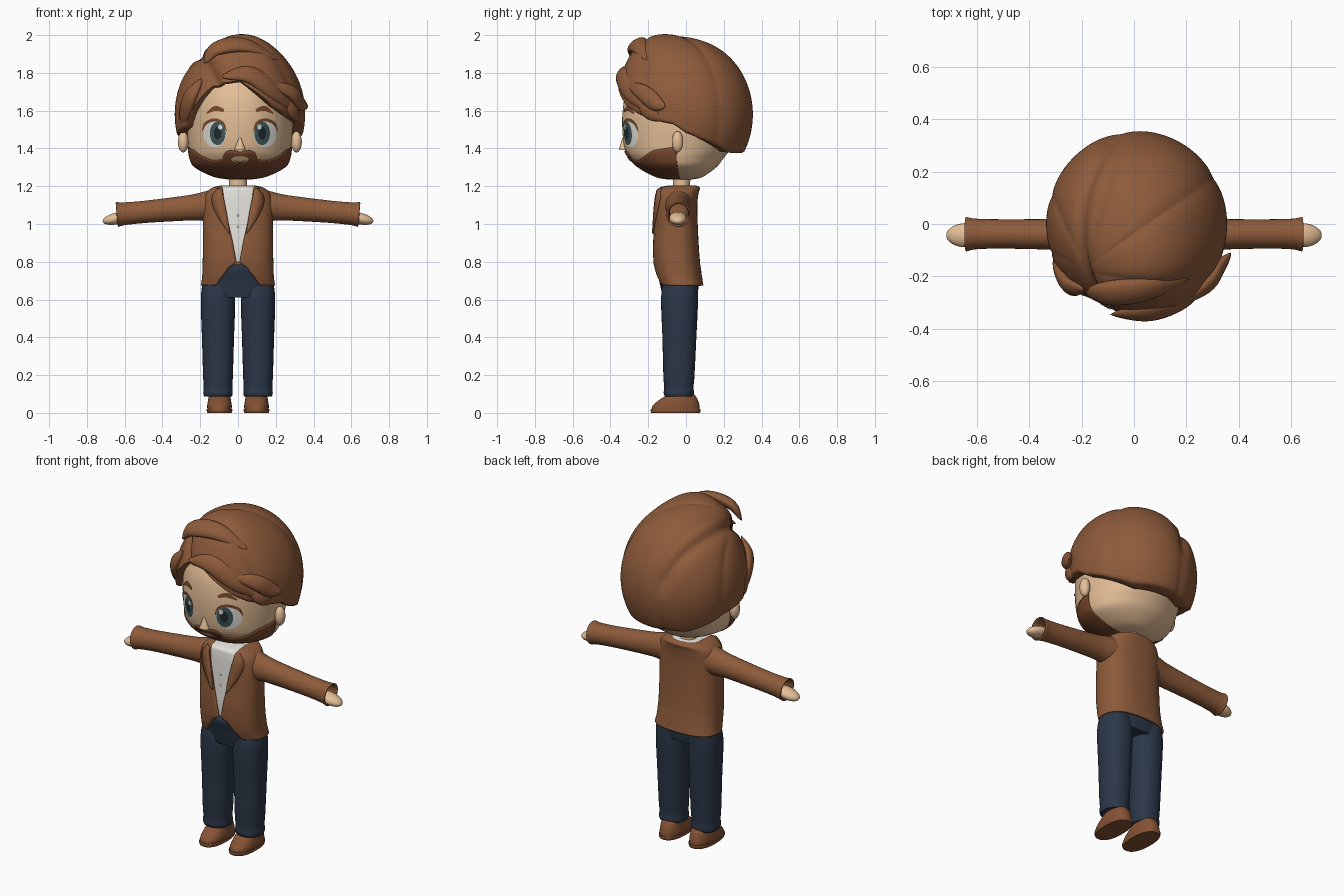
import bpy, bmesh
from math import sin, cos, pi, asin, acos, atan2, exp, radians, sqrt
from mathutils import Matrix, Vector

if "Cube" in bpy.data.objects:
    bpy.data.objects.remove(bpy.data.objects["Cube"])


def material(name, *rgb):
    m = bpy.data.materials.new(name)
    m.use_nodes = True
    m.diffuse_color = (*rgb, 1)
    m.node_tree.nodes["Principled BSDF"].inputs["Base Color"].default_value = (*rgb, 1)
    return m


BROWN = material("chestnut brown", .27, .105, .043)
BEARD = material("dark brown", .19, .066, .026)
SKIN = material("skin", .78, .52, .31)
NAVY = material("navy cloth", .024, .038, .064)
WHITE = material("off white", .78, .76, .71)
SHOE = material("shoe brown", .235, .085, .035)
TEAL = material("dark teal", .05, .095, .105)
BLACK = material("near black", .015, .022, .025)
GREY = material("button grey", .35, .34, .32)
HEAD_X = .01


# ---- helpers ----
def finish(name, bm, mat, x=0, mirror=False, thick=0, angle=50):
    me = bpy.data.meshes.new(name)
    bm.to_mesh(me)
    bm.free()
    me.materials.append(mat)
    for p in me.polygons:
        p.use_smooth = True
    me.set_sharp_from_angle(angle=radians(angle))
    ob = bpy.data.objects.new(name, me)
    bpy.context.collection.objects.link(ob)
    ob.location.x = x
    if thick:
        ob.modifiers.new("thickness", 'SOLIDIFY').thickness = thick
    if mirror:
        ob.modifiers.new("mirror", 'MIRROR')


def grid(name, rows, mat, closed=True, caps=True, fix=False, **kw):
    """Skin a list of point rows, optionally closed around and capped."""
    bm = bmesh.new()
    vs = [[bm.verts.new(p) for p in r] for r in rows]
    n = len(rows[0])
    for a, b in zip(vs, vs[1:]):
        for j in range(n if closed else n - 1):
            k = (j + 1) % n
            bm.faces.new((a[j], a[k], b[k], b[j]))
    if closed and caps:
        bm.faces.new(vs[0][::-1])
        bm.faces.new(vs[-1])
    if fix:
        bmesh.ops.recalc_face_normals(bm, faces=bm.faces)
    finish(name, bm, mat, **kw)


def spline(table, sub=5):
    """Smooth curve through the rows of a table."""
    pts = [Vector(t) for t in table]
    tan = [pts[min(i + 1, len(pts) - 1)] - pts[max(i - 1, 0)] for i in range(len(pts))]
    tan = [t if i in (0, len(pts) - 1) else t / 2 for i, t in enumerate(tan)]
    out = []
    for i in range(len(pts) - 1):
        for k in range(sub):
            t = k / sub
            h = t * t * (3 - 2 * t)
            out.append(pts[i] * (1 - h) + pts[i + 1] * h
                       + tan[i] * (t * (1 - t) ** 2) - tan[i + 1] * (t * t * (1 - t)))
    return out + [pts[-1]]


def lerp(table, v):
    for a, b in zip(table, table[1:]):
        if v <= b[0]:
            t = max(0, (v - a[0]) / (b[0] - a[0]))
            return [p + (q - p) * t for p, q in zip(a, b)]
    return list(table[-1])


def spow(v, p):
    return abs(v) ** p * (1 if v > 0 else -1)


def rim(row, a, p=1, off=0, cx=0):
    """Point of a (z, half width, front y, back y) section; a = 0 is the front."""
    z, hw, y0, y1 = row
    return Vector((cx + (hw + off) * spow(sin(a), p),
                   (y0 + y1) / 2 - ((y1 - y0) / 2 + off) * spow(cos(a), p), z))


def loft(name, table, mat, p=1, cx=0, segs=48, off=0, matrix=Matrix(), **kw):
    rows = [[matrix @ rim(r, 2 * pi * j / segs, p, off, cx) for j in range(segs)]
            for r in spline(table)]
    grid(name, rows, mat, **kw)


def on_front(rows, u, v, off, p=1):
    _, hw, y0, y1 = lerp(rows, v)
    c = sqrt(max(0, 1 - min(1, abs(u) / hw) ** (2 / p)))
    return Vector((u, (y0 + y1) / 2 - (y1 - y0) / 2 * c ** p - off, v))


def disc(name, rows, u, v, ru, rv, off, mat, p=1, **kw):
    """Thin painted oval lying on a lofted front."""
    rings = [[on_front(rows, u + ru * s * cos(t * pi / 16), v + rv * s * sin(t * pi / 16), off, p)
              for t in range(32)] for s in (1, .7, .4, .1)]
    grid(name, rings, mat, **kw)


def band(name, rows, path, off, mat, p=1, **kw):
    """Thin stroke of (x, z, half width) points lying on a lofted front."""
    pts = spline(path, 6)
    strip = []
    for i, q in enumerate(pts):
        t = pts[min(i + 1, len(pts) - 1)] - pts[max(i - 1, 0)]
        n = Vector((-t.y, t.x)).normalized() * max(q.z, .001)
        strip.append([on_front(rows, q.x + n.x * s, q.y + n.y * s, off, p) for s in (1, 0, -1)])
    grid(name, strip, mat, closed=False, **kw)


def ellipsoid(name, loc, size, mat, tilt=0, **kw):
    bm = bmesh.new()
    m = Matrix.Translation(loc) @ Matrix.Rotation(radians(tilt), 4, 'Y') @ Matrix.Diagonal((*size, 1))
    bmesh.ops.create_uvsphere(bm, u_segments=32, v_segments=20, radius=1, matrix=m)
    finish(name, bm, mat, **kw)


def lock(name, path, width):
    """Flattened, pointed strand of hair."""
    pts, rows = spline(path, 8), []
    for i, q in enumerate(pts):
        t = (pts[min(i + 1, len(pts) - 1)] - pts[max(i - 1, 0)]).normalized()
        o = q - Vector((0, 0, 1.58))
        o = (o - t * o.dot(t)).normalized()
        w = width * sin(pi * i / (len(pts) - 1)) ** .7 + .001 if 0 < i < len(pts) - 1 else .001
        rows.append([q + t.cross(o) * w * cos(k * pi / 8) + o * w * .55 * sin(k * pi / 8)
                     for k in range(16)])
    grid(name, rows, BROWN, fix=True, x=HEAD_X)


# ---- head and face ----
head = [(1.235, .05, -.09, .03), (1.25, .135, -.16, .09), (1.3, .235, -.25, .16),
        (1.35, .262, -.3, .2), (1.4, .27, -.325, .235), (1.5, .28, -.337, .27),
        (1.6, .28, -.335, .28), (1.7, .26, -.315, .27), (1.8, .2, -.25, .21), (1.87, .06, -.1, .08)]
loft("head", head, SKIN, segs=96, x=HEAD_X)
face = spline(head)
loft("neck", [(1.14, .055, -.075, .03), (1.2, .048, -.07, .022), (1.27, .05, -.07, .025)], SKIN)
ellipsoid("ear", (.3, -.045, 1.435), (.028, .03, .056), SKIN, x=HEAD_X, mirror=True)
bm = bmesh.new()
bmesh.ops.create_cone(bm, cap_ends=True, segments=24, radius1=.03, radius2=.005, depth=.065,
                      matrix=Matrix.Translation((0, -.333, 1.425)) @ Matrix.Diagonal((1, .75, 1, 1)))
finish("nose", bm, SKIN, x=HEAD_X)

# beard shell whose upper edge follows cheek and moustache
cheek = [(0, 1.378), (11, 1.39), (17, 1.378), (21, 1.338), (34, 1.335), (48, 1.355), (63, 1.39), (90, 1.41)]
beard = []
for i in range(17):
    row = []
    for j in range(-60, 61):
        a = j * 1.5
        z = 1.236 + (lerp(cheek, abs(a))[1] - 1.236) * (i / 16) ** 1.5
        row.append(rim([z] + lerp(face, z)[1:], radians(a), 1, .006))
    beard.append(row)
grid("beard", beard, BEARD, closed=False, x=HEAD_X, thick=.008)
disc("mouth", face, 0, 1.342, .046, .017, .009, SKIN, x=HEAD_X)
band("lower_lip_line", face, [(-.04, 1.342, .001), (0, 1.327, .004), (.04, 1.342, .001)], .011, BEARD, x=HEAD_X)

pair = dict(x=HEAD_X, mirror=True)
disc("eye_white", face, .134, 1.476, .06, .068, .003, WHITE, **pair)
disc("iris", face, .118, 1.48, .041, .062, .005, TEAL, **pair)
disc("pupil", face, .118, 1.482, .02, .034, .007, BLACK, **pair)
disc("eye_highlight", face, .104, 1.513, .011, .014, .009, WHITE, **pair)
band("upper_lash", face, [(.072, 1.49, .002), (.09, 1.535, .006), (.135, 1.551, .008),
                          (.182, 1.532, .007), (.2, 1.49, .002)], .007, BEARD, **pair)
band("eyebrow", face, [(.085, 1.6, .008), (.13, 1.612, .013), (.178, 1.585, .003)], .007, BEARD, **pair)

# ---- hair: swept cap with a parting and a raised front ----
hairline = [(-180, 1.385), (-140, 1.385), (-120, 1.42), (-100, 1.465), (-70, 1.5), (-57, 1.52), (-48, 1.6),
            (-38, 1.67), (-27, 1.735), (0, 1.745), (17, 1.68), (29, 1.63), (43, 1.59), (58, 1.56),
            (79, 1.535), (90, 1.49), (101, 1.465), (120, 1.42), (140, 1.385), (180, 1.385)]


def hair_point(a, th):
    x, y, z = .345 * sin(th) * sin(a), -.355 * sin(th) * cos(a), .4 * cos(th)
    d = x + .215 - 1.1 * y * y
    up = min(1, max(0, z / .12))
    step = min(1, max(0, (d + .015) / .035))
    raised = .17 * step * exp(-((y + .2) / .15) ** 2 - ((x - .03) / .22) ** 2)
    parting = .06 * up * exp(-(d / .025) ** 2)
    fan = atan2(y + .17, x + .2)
    reach = min(1, sqrt((y + .17) ** 2 + (x + .2) ** 2) / .2)
    strands = .022 * reach * (1 - abs(sin(4.5 * fan + .4))) ** 3
    s = 1 + raised * up - parting - strands
    return Vector((x * s, y * s, z * s + 1.58))


columns = []
for j in range(160):
    a = -pi + 2 * pi * j / 160
    low = acos((lerp(hairline, a * 180 / pi)[1] - 1.58) / .4)
    col = [hair_point(a, low + (.015 - low) * i / 48) for i in range(49)]
    e = col[0]
    col[:0] = [Vector((e.x * .68, e.y * .68, e.z)), Vector((e.x * .96, e.y * .96, e.z - .008))]
    columns.append(col)
grid("hair", list(zip(*columns)), BROWN, x=HEAD_X, angle=60)
lock("front_quiff", [(-.19, -.27, 1.85), (-.12, -.265, 1.93), (.03, -.25, 1.945), (.2, -.21, 1.87)], .055)
lock("fringe_sweep", [(-.1, -.345, 1.78), (.05, -.335, 1.79), (.18, -.29, 1.7), (.29, -.2, 1.6)], .055)
lock("temple_lock", [(.16, -.31, 1.74), (.27, -.235, 1.7), (.32, -.16, 1.64), (.36, -.11, 1.62)], .045)
lock("temple_tip", [(.22, -.25, 1.68), (.28, -.2, 1.6), (.31, -.12, 1.55)], .04)
lock("side_lock", [(-.2, -.25, 1.77), (-.26, -.235, 1.68), (-.29, -.17, 1.58), (-.29, -.12, 1.49)], .05)

# ---- jacket and shirt ----
P = .8
torso = [(.675, .196, -.14, .092), (.72, .19, -.158, .085), (.77, .188, -.168, .078), (.8, .187, -.172, .074),
         (.88, .186, -.175, .068), (1, .186, -.17, .062), (1.1, .186, -.165, .06),
         (1.16, .172, -.16, .066), (1.192, .135, -.15, .074), (1.205, .086, -.1, .05)]
opening = [(.675, .115), (.72, .085), (.77, .045), (.795, .008), (.9, .027), (1, .05), (1.1, .072), (1.21, .086)]
body = spline(torso, 6)
jacket = []
for r in body:
    start = asin(min(1, lerp(opening, r[0])[1] / r[1]) ** (1 / P))
    jacket.append([rim(r, start + (2 * pi - 2 * start) * j / 72, P) for j in range(73)])
grid("jacket", jacket, BROWN, closed=False, thick=.012)
loft("shirt", torso[3:], WHITE, P, off=-.009)
for z in (1.045, .985):
    disc("shirt_button", body, 0, z, .008, .008, -.005, GREY, P)
band("lapel", body, [(.098, 1.188, .012), (.108, 1.13, .032), (.085, 1.05, .026), (.045, .95, .002)],
     .009, BROWN, P, mirror=True, thick=.009)

# ---- sleeves and hands ----
arm = Matrix.Translation((.1, 0, 1.1)) @ Matrix.Rotation(radians(95.2), 4, 'Y')
loft("sleeve", [(0, .09, -.12, .04), (.08, .077, -.108, .028), (.16, .067, -.1, .02), (.38, .059, -.094, .018),
                (.5, .06, -.096, .02), (.543, .066, -.105, .027)], BROWN, matrix=arm, caps=False,
     mirror=True, thick=.008)
ellipsoid("hand", (.64, -.043, 1.03), (.078, .046, .031), SKIN, tilt=13, mirror=True)

# ---- trousers and shoes ----
loft("trouser_hips", [(.61, .18, -.122, .058), (.7, .184, -.142, .07), (.765, .176, -.156, .062),
                      (.785, .12, -.135, .04)], NAVY, .85)
loft("trouser_leg", [(.088, .074, -.112, .036), (.105, .078, -.118, .042), (.14, .076, -.116, .04),
                     (.2, .079, -.12, .045), (.4, .085, -.125, .055), (.6, .091, -.132, .064),
                     (.7, .08, -.12, .06)], NAVY, .9, .106, mirror=True)
loft("ankle", [(.07, .052, -.085, .03), (.13, .052, -.085, .03)], SKIN, cx=.098, mirror=True)
loft("shoe_sole", [(0, .064, -.184, .074), (.012, .068, -.188, .077), (.02, .067, -.186, .076)],
     SHOE, .85, .098, mirror=True)
loft("shoe", [(.015, .064, -.183, .073), (.04, .065, -.175, .071), (.07, .06, -.14, .062),
              (.09, .056, -.108, .05), (.1, .05, -.092, .042)], SHOE, .88, .098, mirror=True)
